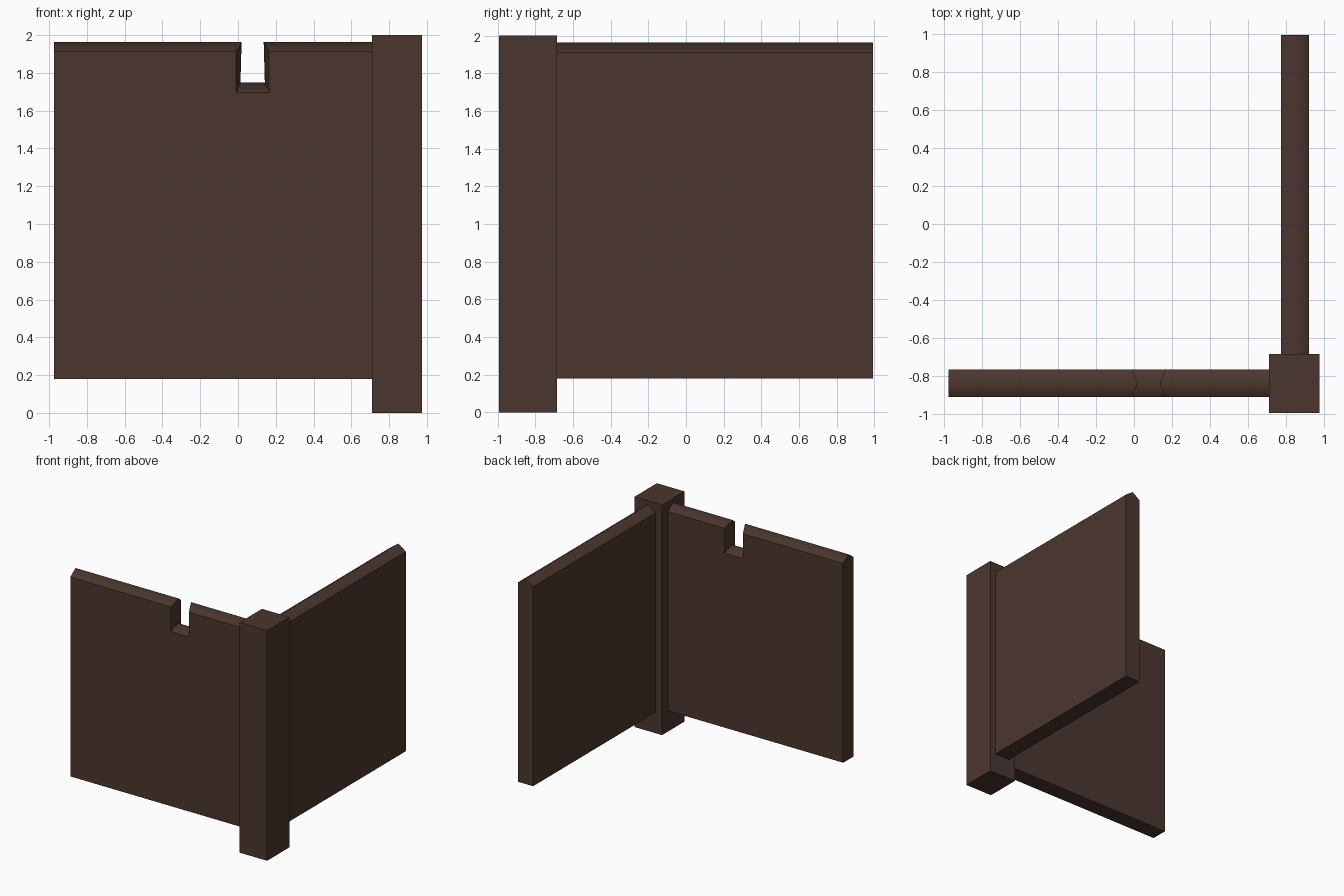
import bpy, bmesh

if "Cube" in bpy.data.objects:
    bpy.data.objects.remove(bpy.data.objects["Cube"])

wood = bpy.data.materials.new("dark_brown_wood")
wood.diffuse_color = (0.071, 0.037, 0.027, 1)
wood.use_nodes = True
wood.node_tree.nodes["Principled BSDF"].inputs["Base Color"].default_value = wood.diffuse_color


def finish(name, bm):
    bmesh.ops.recalc_face_normals(bm, faces=bm.faces[:])
    me = bpy.data.meshes.new(name)
    bm.to_mesh(me)
    bm.free()
    me.materials.append(wood)
    ob = bpy.data.objects.new(name, me)
    bpy.context.collection.objects.link(ob)


def panel(name, face, ridge, depth, half, place):
    """Board whose middle outline (ridge) rises past its two face outlines."""
    bm = bmesh.new()
    layers = [[bm.verts.new(place(u, depth + d, z)) for u, z in outline]
              for outline, d in ((face, -half), (ridge, 0), (face, half))]
    n = len(face)
    for a, b in zip(layers, layers[1:]):
        for i in range(n):
            j = (i + 1) % n
            f = bm.faces.new((a[i], a[j], b[j], b[i]))
            f.smooth = True
    bm.faces.new(layers[0])
    bm.faces.new(layers[2])
    # only the ridge line along the middle is softly shaded
    mid = set(layers[1])
    for e in bm.edges:
        e.smooth = e.verts[0] in mid and e.verts[1] in mid
    finish(name, bm)


# Corner post
x0, x1, y0, y1 = 0.71, 0.975, -0.993, -0.685
bm = bmesh.new()
bmesh.ops.create_cube(bm, size=1)
bmesh.ops.scale(bm, verts=bm.verts, vec=(x1 - x0, y1 - y0, 2))
bmesh.ops.translate(bm, verts=bm.verts, vec=((x0 + x1) / 2, (y0 + y1) / 2, 1))
finish("corner_post", bm)

# Front panel with notch in its top edge
L, B = -0.975, 0.18
face = [(L, B), (x0, B), (x0, 1.912), (0.165, 1.912), (0.165, 1.697),
        (-0.01, 1.697), (-0.01, 1.912), (L, 1.912)]
ridge = [(L, B), (x0, B), (x0, 1.963), (0.136, 1.963), (0.142, 1.748),
         (0.013, 1.748), (0.019, 1.963), (L, 1.963)]
panel("front_panel", face, ridge, -0.838, 0.072, lambda u, d, z: (u, d, z))

# Plain side panel
R = 0.993
face = [(y1, B), (R, B), (R, 1.912), (y1, 1.912)]
ridge = [(y1, B), (R, B), (R, 1.963), (y1, 1.963)]
panel("side_panel", face, ridge, 0.847, 0.073, lambda u, d, z: (d, u, z))
